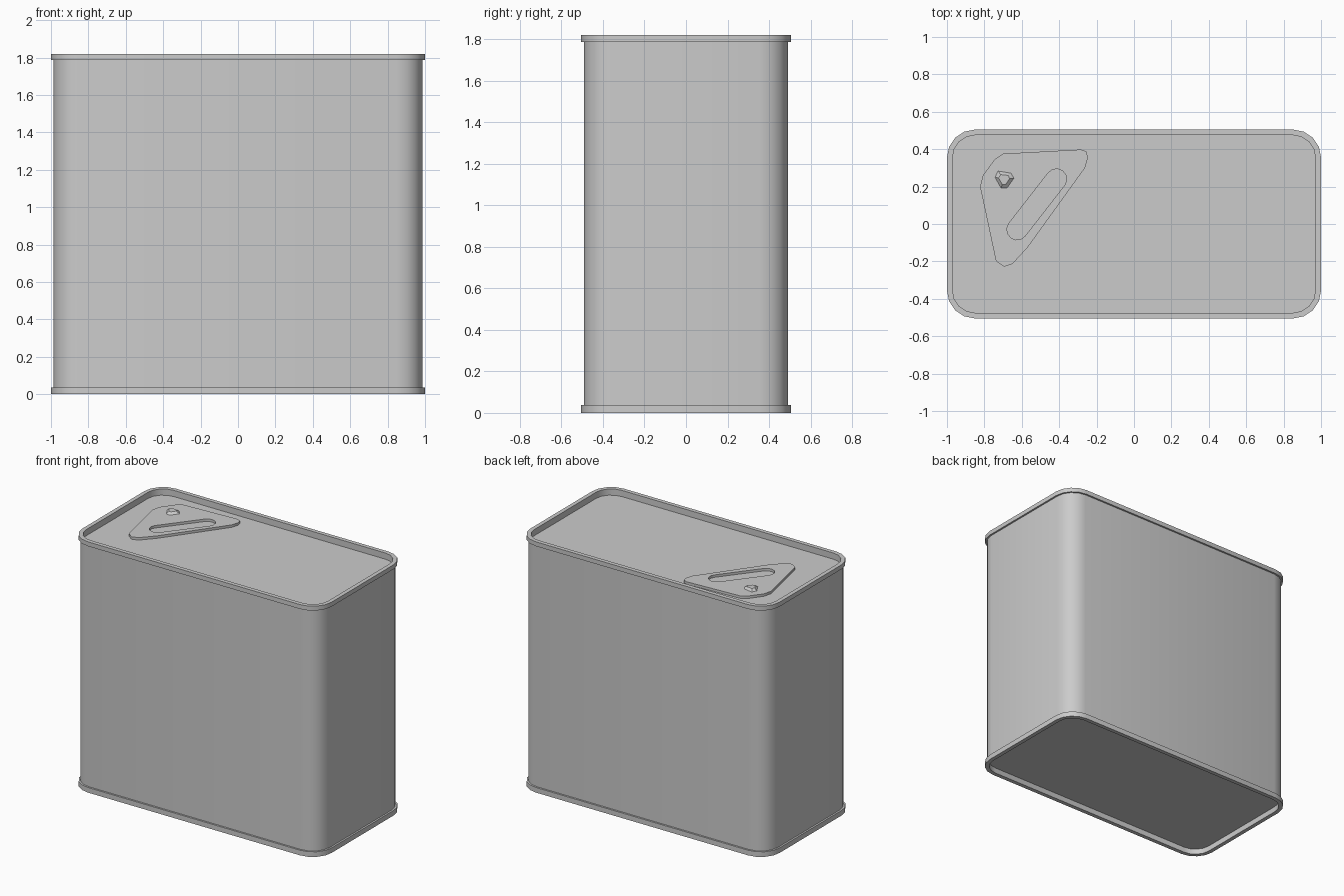
import bpy, bmesh, math
from mathutils import Vector

if "Cube" in bpy.data.objects:
    bpy.data.objects.remove(bpy.data.objects["Cube"])

HX, HY, R, SEG = 1.0, 0.505, 0.15, 4     # outer half sizes, corner radius, corner steps
H, LID, STEP = 1.82, 1.775, 0.013        # total height, lid height, rim overhang


def outline(inset):
    """Rounded rectangle, inset from the outer rim."""
    r, pts = R - inset, []
    for i, (sx, sy) in enumerate([(1, 1), (-1, 1), (-1, -1), (1, -1)]):
        for k in range(SEG + 1):
            a = math.pi / 2 * (i + k / SEG)
            pts.append((sx * (HX - R) + r * math.cos(a), sy * (HY - R) + r * math.sin(a)))
    return pts


def loft(name, rings, cap_start=False, cap_end=False):
    """Skin a stack of equal-length point rings."""
    bm = bmesh.new()
    loops = [[bm.verts.new(p) for p in ring] for ring in rings]
    n = len(loops[0])
    for a, b in zip(loops, loops[1:]):
        for i in range(n):
            j = (i + 1) % n
            bm.faces.new((a[i], a[j], b[j], b[i]))
    if cap_start:
        bm.faces.new(loops[0][::-1])
    if cap_end:
        bm.faces.new(loops[-1])
    me = bpy.data.meshes.new(name)
    bm.to_mesh(me)
    bm.free()
    ob = bpy.data.objects.new(name, me)
    bpy.context.collection.objects.link(ob)
    activate(ob)
    bpy.ops.object.shade_smooth_by_angle(angle=math.radians(35))
    return ob


def activate(ob):
    bpy.ops.object.select_all(action='DESELECT')
    ob.select_set(True)
    bpy.context.view_layer.objects.active = ob


def stack(profile):
    return [[(x, y, z) for x, y in outline(d)] for d, z in profile]


# Side wall
loft("can_wall", stack([(STEP, 0.037), (STEP, 1.788)]))

# Lower rim with recessed base
loft("base_rim", stack([(0.03, 0.04), (0.03, 0), (0, 0), (0, 0.037), (STEP, 0.037)]),
     cap_start=True)

# Upper rim with recessed lid
loft("lid_rim", stack([(STEP, 1.788), (0, 1.788), (0, H), (0.03, H), (0.03, LID)]),
     cap_end=True)

# Raised triangular plate with a slot cut through it
plate = [(-0.823, 0.20), (-0.808, 0.26), (-0.743, 0.348), (-0.70, 0.376), (-0.285, 0.398),
         (-0.255, 0.388), (-0.246, 0.355), (-0.262, 0.30), (-0.567, -0.123),
         (-0.65, -0.214), (-0.695, -0.228), (-0.738, -0.198)]
p, q = Vector((-0.415, 0.24)), Vector((-0.625, -0.03))
base = math.atan2(*(p - q).yx)
slot = []
for c, start in ((p, base - math.pi / 2), (q, base + math.pi / 2)):
    for k in range(7):
        a = start + math.pi * k / 6
        slot.append((c.x + 0.055 * math.cos(a), c.y + 0.055 * math.sin(a)))

cu = bpy.data.curves.new("spout_plate", 'CURVE')
cu.dimensions, cu.fill_mode, cu.extrude = '2D', 'BOTH', 0.009
for pts in (plate, slot):
    sp = cu.splines.new('POLY')
    sp.points.add(len(pts) - 1)
    for v, (x, y) in zip(sp.points, pts):
        v.co = (x, y, 0, 1)
    sp.use_cyclic_u = True
ob = bpy.data.objects.new("spout_plate", cu)
bpy.context.collection.objects.link(ob)
ob.location.z = LID + 0.009
activate(ob)
bpy.ops.object.convert(target='MESH')

# Small tapered nub on the plate
tri = [(-0.016, -0.048), (0.016, -0.048), (0.053, 0.005),
       (0.037, 0.032), (-0.032, 0.043), (-0.048, 0.01)]
z0 = LID + 0.018
foot = [(x - 0.695, y + 0.24, z0) for x, y in tri]
tip = [(0.03 * math.cos(a) - 0.695, 0.03 * math.sin(a) + 0.24, z0 + 0.015)
       for a in (math.atan2(y, x) for x, y in tri)]
loft("plate_nub", [foot, tip], cap_end=True)
